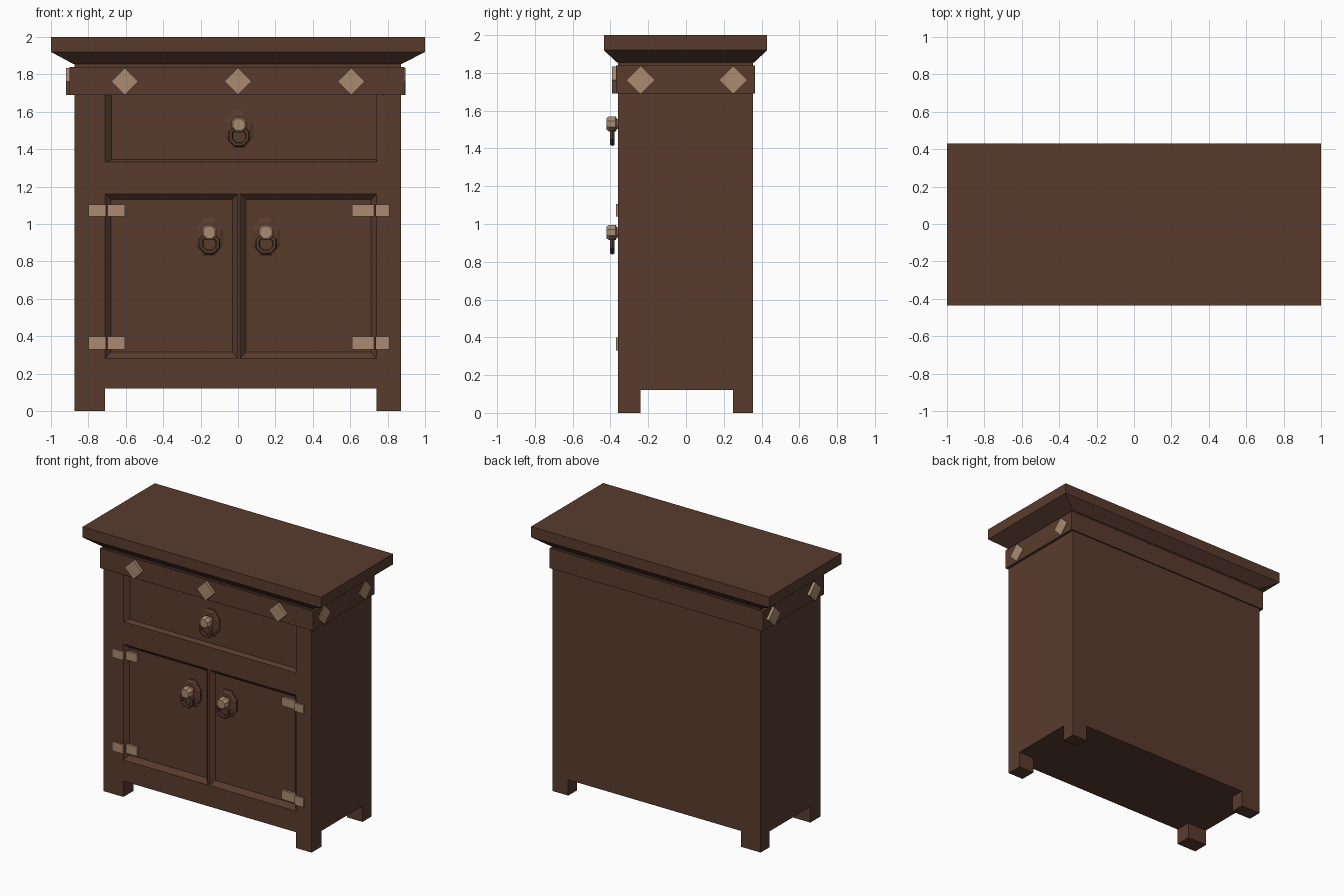
import bpy, bmesh, math
from mathutils import Matrix

if "Cube" in bpy.data.objects:
    bpy.data.objects.remove(bpy.data.objects["Cube"])


def material(name, colour):
    m = bpy.data.materials.new(name)
    m.use_nodes = True
    m.diffuse_color = (*colour, 1)
    m.node_tree.nodes["Principled BSDF"].inputs["Base Color"].default_value = (*colour, 1)
    return m


WOOD = material("dark brown wood", (0.1, 0.044, 0.027))
METAL = material("tan metal", (0.41, 0.26, 0.165))
FRONT, BACK, PANEL = -0.36, 0.355, -0.33


def finish(name, bm, mat):
    bmesh.ops.recalc_face_normals(bm, faces=bm.faces)
    mesh = bpy.data.meshes.new(name)
    bm.to_mesh(mesh)
    bm.free()
    mesh.materials.append(mat)
    ob = bpy.data.objects.new(name, mesh)
    bpy.context.collection.objects.link(ob)
    return ob


def loft(name, rings, mat):
    """Closed solid through rings of points."""
    bm = bmesh.new()
    loops = [[bm.verts.new(p) for p in ring] for ring in rings]
    n = len(loops[0])
    for a, b in zip(loops, loops[1:]):
        for i in range(n):
            j = (i + 1) % n
            bm.faces.new((a[i], a[j], b[j], b[i]))
    bm.faces.new(loops[0])
    bm.faces.new(loops[-1])
    return finish(name, bm, mat)


def level(x0, x1, y0, y1, z):
    return [(x0, y0, z), (x1, y0, z), (x1, y1, z), (x0, y1, z)]


def box(name, x, y, z, mat):
    return loft(name, [level(*x, *y, h) for h in z], mat)


def upright(x0, x1, z0, z1, y):
    return [(x0, y, z0), (x1, y, z0), (x1, y, z1), (x0, y, z1)]


def polygon(x, y, z, rx, rz, sides=8):
    turns = [math.tau * (i + 0.5) / sides for i in range(sides)]
    return [(x + rx * math.cos(t), y, z + rz * math.sin(t)) for t in turns]


# Carcass with sloped-edge recesses for the drawer and doors
body = box("cabinet_body", (-0.875, 0.87), (FRONT, BACK), (0.12, 1.86), WOOD)
recesses = [
    ((-0.71, 0.74, 1.33, 1.72), (-0.675, 0.74, 1.345, 1.72)),
    ((-0.71, -0.002, 0.28, 1.16), (-0.68, -0.03, 0.315, 1.13)),
    ((0.012, 0.74, 0.28, 1.16), (0.042, 0.71, 0.315, 1.13)),
]
for outer, inner in recesses:
    cutter = loft("recess_cutter", [upright(*outer, FRONT - 0.02), upright(*outer, FRONT),
                                    upright(*inner, PANEL)], WOOD)
    cutter.hide_render = True
    cut = body.modifiers.new("recess", "BOOLEAN")
    cut.object, cut.solver = cutter, "EXACT"
    bpy.context.view_layer.objects.active = body
    bpy.ops.object.modifier_apply(modifier=cut.name)
    bpy.data.objects.remove(cutter)

# Feet
for side, x in (("right", (-0.875, -0.71)), ("left", (0.74, 0.87))):
    for end, y in (("front", (FRONT, -0.24)), ("back", (0.25, BACK))):
        box(f"{end}_{side}_foot", x, y, (0, 0.12), WOOD)

# Band and flared top
box("upper_band", (-0.9, 0.89), (-0.37, 0.365), (1.69, 1.84), WOOD)
loft("table_top", [level(-0.88, 0.875, -0.365, 0.36, 1.855),
                   level(-1, 1, -0.435, 0.43, 1.92),
                   level(-1, 1, -0.435, 0.43, 2)], WOOD)


# Diamond studs on the front and sides
def stud(name, x, y, turn):
    rings = [polygon(0, d, 0, 0.072, 0.072, 4) for d in (-0.011, 0.011)]
    ob = loft(name, rings, METAL)
    ob.data.transform(Matrix.Translation((x, y, 1.762)) @ Matrix.Rotation(turn, 4, "Z")
                      @ Matrix.Rotation(math.pi / 4, 4, "Y"))


for i, x in enumerate((-0.605, 0, 0.605)):
    stud(f"front_stud_{i + 1}", x, -0.38, 0)
for end, y in (("front", -0.24), ("back", 0.25)):
    stud(f"right_{end}_stud", -0.909, y, math.pi / 2)
    stud(f"left_{end}_stud", 0.885, y, math.pi / 2)

# Hinges, each with a leaf on the frame and one on the recessed door
for place, z in (("lower", (0.33, 0.4)), ("upper", (1.04, 1.105))):
    for side, frame, door in (("right", (-0.8, -0.705), (-0.705, -0.605)),
                              ("left", (0.735, 0.81), (0.61, 0.735))):
        box(f"{place}_{side}_hinge_frame_leaf", frame, (-0.37, -0.355), z, METAL)
        box(f"{place}_{side}_hinge_door_leaf", door, (-0.347, -0.325), z, METAL)


# Pulls: back plate, faceted knob and hanging ring
def pull(name, x, z):
    loft(f"{name}_plate", [polygon(x, PANEL + 0.005, z - 0.025, 0.082, 0.108),
                           polygon(x, PANEL - 0.008, z - 0.025, 0.082, 0.108),
                           polygon(x, PANEL - 0.018, z - 0.025, 0.062, 0.088)], WOOD)
    loft(f"{name}_knob", [polygon(x, y, z, r, r) for y, r in
                          ((PANEL, 0.028), (-0.365, 0.028), (-0.372, 0.043),
                           (-0.408, 0.043), (-0.42, 0.034))], METAL)
    bm = bmesh.new()
    loops = []
    for i in range(8):
        t = math.tau * (i + 0.5) / 8
        section = [math.tau * k / 6 for k in range(6)]
        loops.append([bm.verts.new((x + (0.048 + 0.014 * math.cos(s)) * math.cos(t),
                                    -0.39 + 0.014 * math.sin(s),
                                    z - 0.06 + (0.048 + 0.014 * math.cos(s)) * math.sin(t)))
                      for s in section])
    for a, b in zip(loops, loops[1:] + loops[:1]):
        for k in range(6):
            m = (k + 1) % 6
            bm.faces.new((a[k], a[m], b[m], b[k]))
    finish(f"{name}_ring", bm, WOOD)


pull("drawer_pull", 0.005, 1.53)
pull("right_door_pull", -0.153, 0.955)
pull("left_door_pull", 0.15, 0.955)
